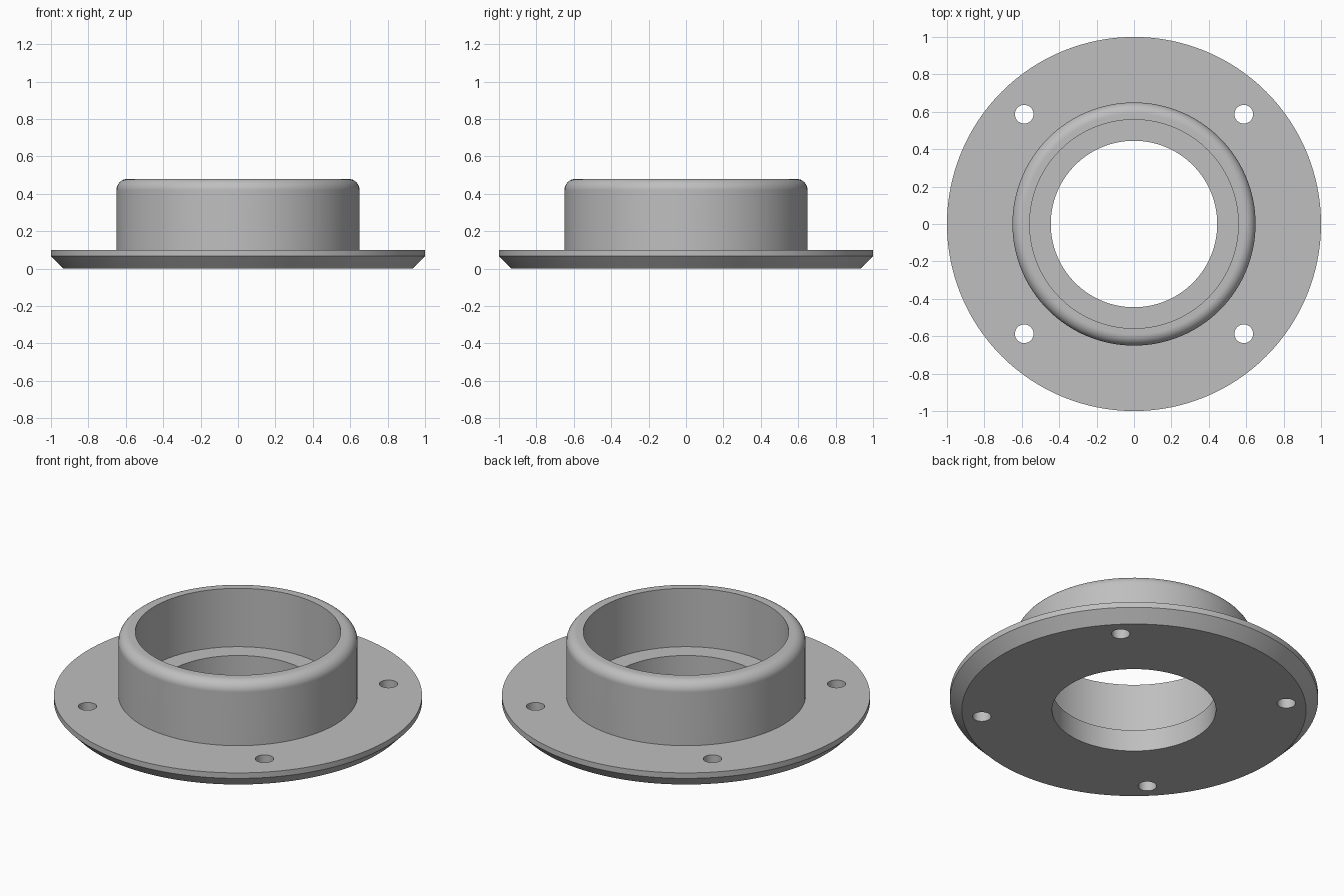
import bpy, bmesh, math

SEGMENTS = 128
RIM_RADIUS, RIM_TOP, FILLET = 0.65, 0.48, 0.06

cube = bpy.data.objects.get("Cube")
if cube:
    bpy.data.objects.remove(cube, do_unlink=True)

grey = bpy.data.materials.new("plain grey")
grey.use_nodes = True
colour = (0.52, 0.52, 0.52, 1)
grey.diffuse_color = colour
grey.node_tree.nodes["Principled BSDF"].inputs["Base Color"].default_value = colour


def lathe(name, profile):
    """Revolve a closed (radius, height) profile about z."""
    bm = bmesh.new()
    rings = []
    for i in range(SEGMENTS):
        a = math.tau * i / SEGMENTS
        rings.append([bm.verts.new((r * math.cos(a), r * math.sin(a), z)) for r, z in profile])
    n = len(profile)
    for i in range(SEGMENTS):
        here, after = rings[i], rings[(i + 1) % SEGMENTS]
        for j in range(n):
            k = (j + 1) % n
            bm.faces.new((here[j], after[j], after[k], here[k]))
    bmesh.ops.recalc_face_normals(bm, faces=bm.faces)
    mesh = bpy.data.meshes.new(name)
    bm.to_mesh(mesh)
    bm.free()
    obj = bpy.data.objects.new(name, mesh)
    bpy.context.collection.objects.link(obj)
    mesh.materials.append(grey)
    return obj


# Chamfered flange, collar with rounded rim, and stepped bore
fillet = []
for i in range(9):
    a = math.pi / 2 * i / 8
    fillet.append((RIM_RADIUS - FILLET + FILLET * math.cos(a),
                   RIM_TOP - FILLET + FILLET * math.sin(a)))
profile = [(0.445, 0), (0.935, 0), (1, 0.067), (1, 0.1), (RIM_RADIUS, 0.1)]
profile += fillet + [(0.558, RIM_TOP), (0.558, 0.13), (0.445, 0.13)]
flange = lathe("flanged_collar", profile)

# Four bolt holes on the diagonals
bm = bmesh.new()
for sx in (-1, 1):
    for sy in (-1, 1):
        made = bmesh.ops.create_cone(bm, cap_ends=True, segments=32,
                                     radius1=0.05, radius2=0.05, depth=0.4)
        bmesh.ops.translate(bm, verts=made["verts"], vec=(0.587 * sx, 0.587 * sy, 0.05))
mesh = bpy.data.meshes.new("bolt_hole_cutter")
bm.to_mesh(mesh)
bm.free()
mesh.materials.append(grey)
cutter = bpy.data.objects.new("bolt_hole_cutter", mesh)
bpy.context.collection.objects.link(cutter)
cutter.hide_render = True

cut = flange.modifiers.new("bolt_holes", 'BOOLEAN')
cut.operation = 'DIFFERENCE'
cut.solver = 'EXACT'
cut.object = cutter
bpy.ops.object.select_all(action='DESELECT')
bpy.context.view_layer.objects.active = flange
flange.select_set(True)
bpy.ops.object.modifier_apply(modifier=cut.name)
bpy.data.objects.remove(cutter, do_unlink=True)

# Smooth curves, crisp edges
bpy.ops.object.shade_smooth_by_angle(angle=math.radians(30))
weighted = flange.modifiers.new("even_shading", 'WEIGHTED_NORMAL')
weighted.keep_sharp = True
